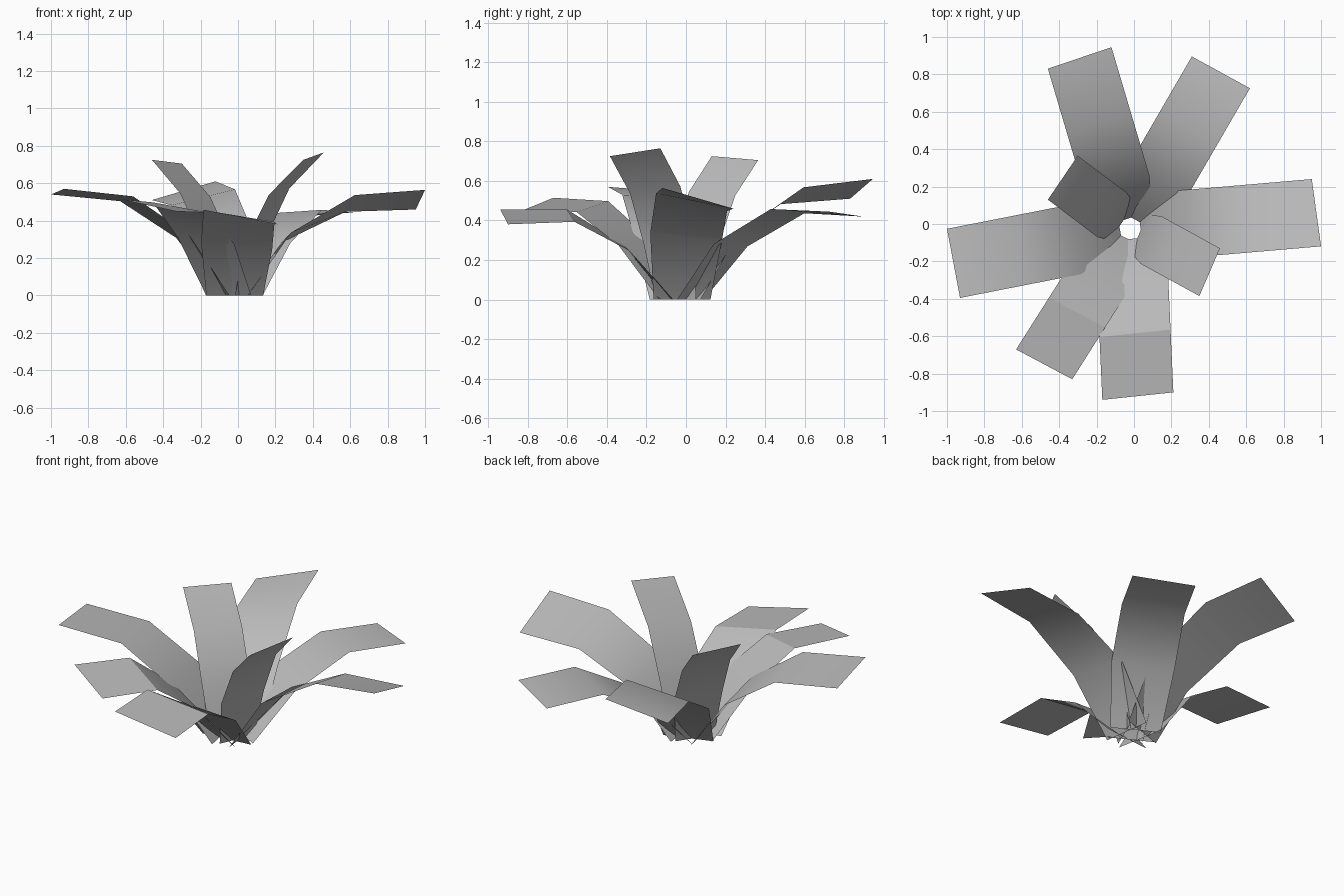
import bpy
import math
from mathutils import Vector

if "Cube" in bpy.data.objects:
    bpy.data.objects.remove(bpy.data.objects["Cube"])

CENTRE = Vector((-0.02, -0.025, 0))

leaf_grey = bpy.data.materials.new("leaf_grey")
leaf_grey.diffuse_color = (0.5, 0.5, 0.5, 1)
leaf_grey.use_nodes = True
leaf_grey.node_tree.nodes["Principled BSDF"].inputs["Base Color"].default_value = leaf_grey.diffuse_color


def make_leaf(name, azimuth, skew, width, tilt, bends):
    """Bent strip running outward from the open base; bends are (radius, height)."""
    a, s = math.radians(azimuth), math.radians(azimuth + skew)
    out = Vector((math.cos(a), math.sin(a), 0))
    side = Vector((-math.sin(s), math.cos(s), 0))
    rows = [(0.055, 0.0)] + bends
    row_width = [0.8, 1.0, 1.0, 1.0]      # narrower foot
    row_tilt = [0.0, 0.5, 0.85, 1.0]      # blade rolls towards the tip
    verts = []
    for (r, z), w, t in zip(rows, row_width, row_tilt):
        for sign in (-0.5, 0.5):
            p = CENTRE + out * r + side * (sign * w * width)
            p.z = max(0.0, z + sign * t * tilt)
            verts.append(p)
    faces = [(2 * i, 2 * i + 2, 2 * i + 3, 2 * i + 1) for i in range(3)]
    mesh = bpy.data.meshes.new(name)
    mesh.from_pydata(verts, [], faces)
    mesh.materials.append(leaf_grey)
    leaf = bpy.data.objects.new(name, mesh)
    bpy.context.collection.objects.link(leaf)
    bpy.ops.object.select_all(action='DESELECT')
    leaf.select_set(True)
    bpy.context.view_layer.objects.active = leaf
    bpy.ops.object.shade_smooth_by_angle(angle=math.radians(30))


# Six long spreading leaves
make_leaf("right_leaf", 4.9, 3, 0.363, -0.105, [(0.28, 0.31), (0.622, 0.492), (0.999, 0.512)])
make_leaf("back_right_leaf", 59.9, 1.4, 0.354, -0.025, [(0.29, 0.275), (0.623, 0.447), (0.966, 0.432)])
make_leaf("back_leaf", 106.5, 2.2, 0.359, -0.10, [(0.24, 0.31), (0.586, 0.525), (0.952, 0.56)])
make_leaf("left_leaf", 191.1, -0.4, 0.376, 0.03, [(0.28, 0.315), (0.586, 0.517), (0.963, 0.555)])
make_leaf("front_left_leaf", 237.6, 4.4, 0.34, -0.065, [(0.28, 0.29), (0.531, 0.47), (0.859, 0.482)])
make_leaf("front_leaf", -87.4, 3.4, 0.382, -0.075, [(0.28, 0.265), (0.56, 0.425), (0.896, 0.418)])

# Two short upright inner leaves
make_leaf("inner_right_leaf", -28.7, 5.4, 0.278, 0.04, [(0.127, 0.29), (0.273, 0.555), (0.484, 0.745)])
make_leaf("inner_left_leaf", 142.9, 2.9, 0.284, 0.02, [(0.12, 0.285), (0.26, 0.535), (0.452, 0.715)])
